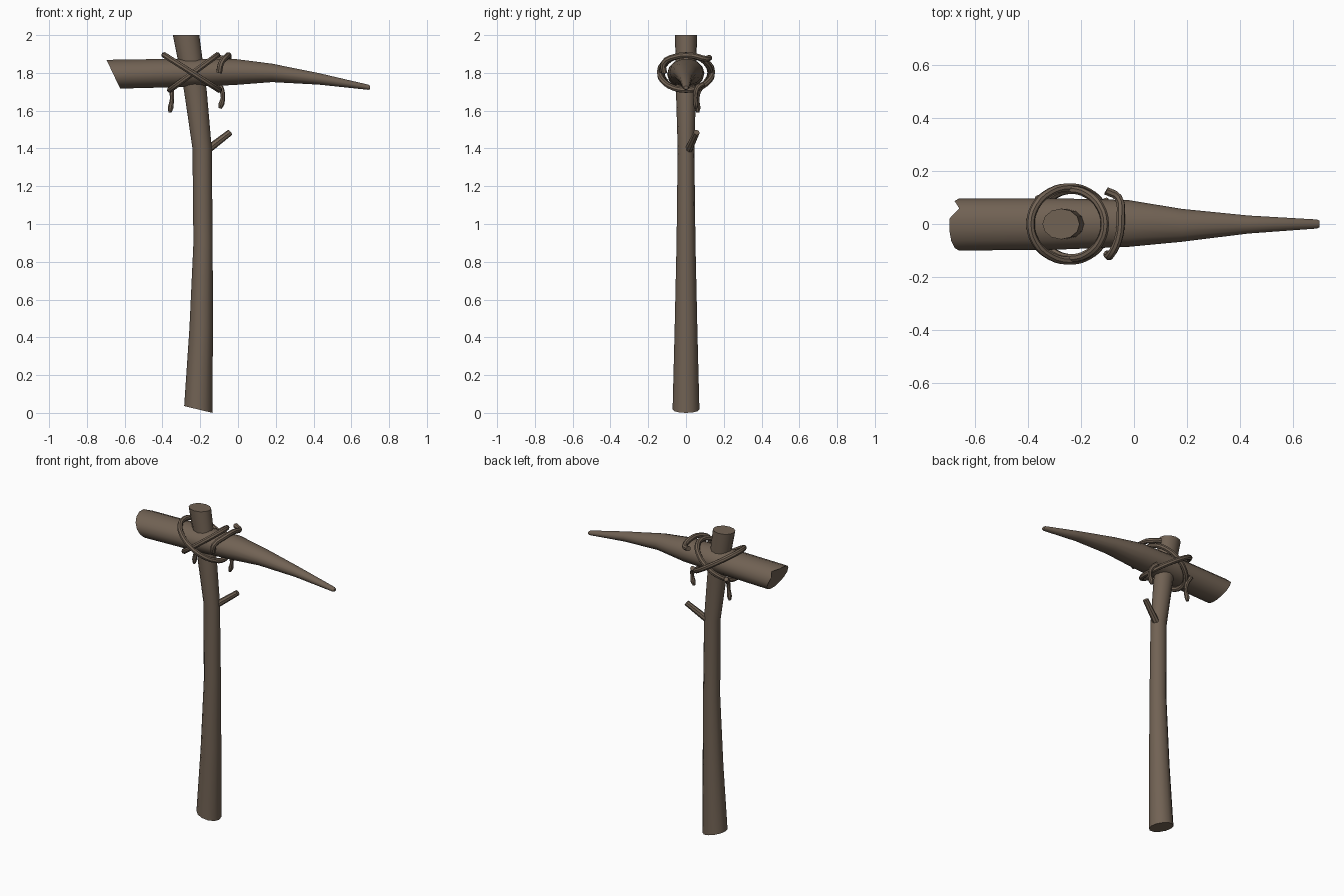
import bpy, bmesh, math
from mathutils import Vector

cube = bpy.data.objects.get("Cube")
if cube:
    bpy.data.objects.remove(cube, do_unlink=True)

wood = bpy.data.materials.new("brown wood")
wood.use_nodes = True
wood.diffuse_color = (0.165, 0.122, 0.088, 1)
bsdf = wood.node_tree.nodes["Principled BSDF"]
bsdf.inputs["Base Color"].default_value = wood.diffuse_color
bsdf.inputs["Roughness"].default_value = 0.9


def finish(obj):
    """Give the part its material and smooth sides with sharp cut ends."""
    obj.data.materials.clear()
    obj.data.materials.append(wood)
    bpy.ops.object.select_all(action='DESELECT')
    obj.select_set(True)
    bpy.context.view_layer.objects.active = obj
    bpy.ops.object.shade_smooth_by_angle(angle=math.radians(40))


def loft(name, rings):
    """Skin a list of vertex rings and cap both ends."""
    bm = bmesh.new()
    loops = [[bm.verts.new(p) for p in ring] for ring in rings]
    n = len(loops[0])
    for a, b in zip(loops, loops[1:]):
        for i in range(n):
            j = (i + 1) % n
            bm.faces.new((a[i], a[j], b[j], b[i]))
    bm.faces.new(loops[0])
    bm.faces.new(loops[-1])
    bmesh.ops.recalc_face_normals(bm, faces=bm.faces)
    mesh = bpy.data.meshes.new(name)
    bm.to_mesh(mesh)
    bm.free()
    obj = bpy.data.objects.new(name, mesh)
    bpy.context.collection.objects.link(obj)
    finish(obj)


def angles(n):
    return [2 * math.pi * i / n for i in range(n)]


def rope(name, points, radius=0.016, closed=False):
    """Round cord through the points; an entry may carry its own thickness."""
    curve = bpy.data.curves.new(name, 'CURVE')
    curve.dimensions = '3D'
    curve.bevel_depth = radius
    curve.bevel_resolution = 2
    curve.resolution_u = 3
    curve.use_fill_caps = True
    spline = curve.splines.new('BEZIER')
    spline.bezier_points.add(len(points) - 1)
    for bp, p in zip(spline.bezier_points, points):
        bp.co = p[:3]
        bp.radius = p[3] if len(p) > 3 else 1
        bp.handle_left_type = bp.handle_right_type = 'AUTO'
    spline.use_cyclic_u = closed
    obj = bpy.data.objects.new(name, curve)
    bpy.context.collection.objects.link(obj)
    bpy.ops.object.select_all(action='DESELECT')
    obj.select_set(True)
    bpy.context.view_layer.objects.active = obj
    bpy.ops.object.convert(target='MESH')
    finish(bpy.context.view_layer.objects.active)


# Bent handle: height, centre x, radius in x, radius in y
handle = [(0, -0.21, 0.075, 0.071), (0.45, -0.195, 0.062, 0.06),
          (0.9, -0.185, 0.051, 0.05), (1.4, -0.19, 0.051, 0.044),
          (1.7, -0.225, 0.06, 0.053), (2, -0.275, 0.07, 0.058)]
rings = []
for z, x, rx, ry in handle:
    tilt = 0.018 if z == 0 else 0          # slanted cut at the foot
    rings.append([(x + rx * math.cos(a), ry * math.sin(a),
                   z + tilt * (1 - math.cos(a))) for a in angles(12)])
loft("handle", rings)

# Tapered pick head: x, centre y, centre z, radius in y, radius in z
head = [(-0.66, -0.002, 1.793, 0.098, 0.078), (-0.3, 0, 1.80, 0.097, 0.077),
        (-0.02, 0.002, 1.805, 0.088, 0.071), (0.18, -0.005, 1.80, 0.062, 0.05),
        (0.43, -0.002, 1.768, 0.034, 0.031), (0.69, 0, 1.724, 0.017, 0.014),
        (0.70, 0, 1.722, 0.012, 0.009)]
rings = []
for k, (x, y, z, ry, rz) in enumerate(head):
    ring = []
    for i, a in enumerate(angles(14)):
        # Rough slanted break at the blunt end, with a small notch behind
        cut = -0.037 * math.sin(a) + (0.03 if i == 2 else 0) if k == 0 else 0
        ring.append((x + cut, y + ry * math.cos(a), z + rz * math.sin(a)))
    rings.append(ring)
loft("pick_head", rings)

# Twig stub
start, end = Vector((-0.165, 0.012, 1.39)), Vector((-0.042, 0.056, 1.485))
axis = (end - start).normalized()
side = axis.cross(Vector((0, 1, 0))).normalized()
up = axis.cross(side)
loft("twig_stub", [[p + r * (side * math.cos(a) + up * math.sin(a)) for a in angles(8)]
                   for p, r in ((start, 0.021), (end, 0.017))])

# Two cord loops crossing in front of and behind the handle
for name, cx, swing, ry in (("cord_loop_a", -0.245, -0.145, 0.138),
                            ("cord_loop_b", -0.235, 0.125, 0.128)):
    pts = [(cx + swing * math.sin(a), ry * math.cos(a), 1.802 + 0.092 * math.sin(a))
           for a in angles(12)]
    rope(name, pts, closed=True)

# Extra strand hooked over the top, beside the handle
rope("cord_hook", [(-0.10, -0.115, 1.80), (-0.09, -0.118, 1.85), (-0.06, -0.06, 1.885),
                   (-0.05, 0.03, 1.892), (-0.06, 0.10, 1.875), (-0.105, 0.125, 1.88)])

# Hanging cord ends with thick tips
rope("cord_end_right", [(-0.36, 0.10, 1.74), (-0.352, 0.07, 1.71), (-0.35, 0.06, 1.66, 0.8),
                        (-0.357, 0.062, 1.615, 1.1), (-0.36, 0.062, 1.59, 0.6)], 0.014)
rope("cord_end_left", [(-0.11, 0.09, 1.74), (-0.09, 0.06, 1.72), (-0.08, 0.05, 1.67, 0.8),
                       (-0.088, 0.052, 1.635, 1.1), (-0.095, 0.052, 1.612, 0.6)], 0.014)
